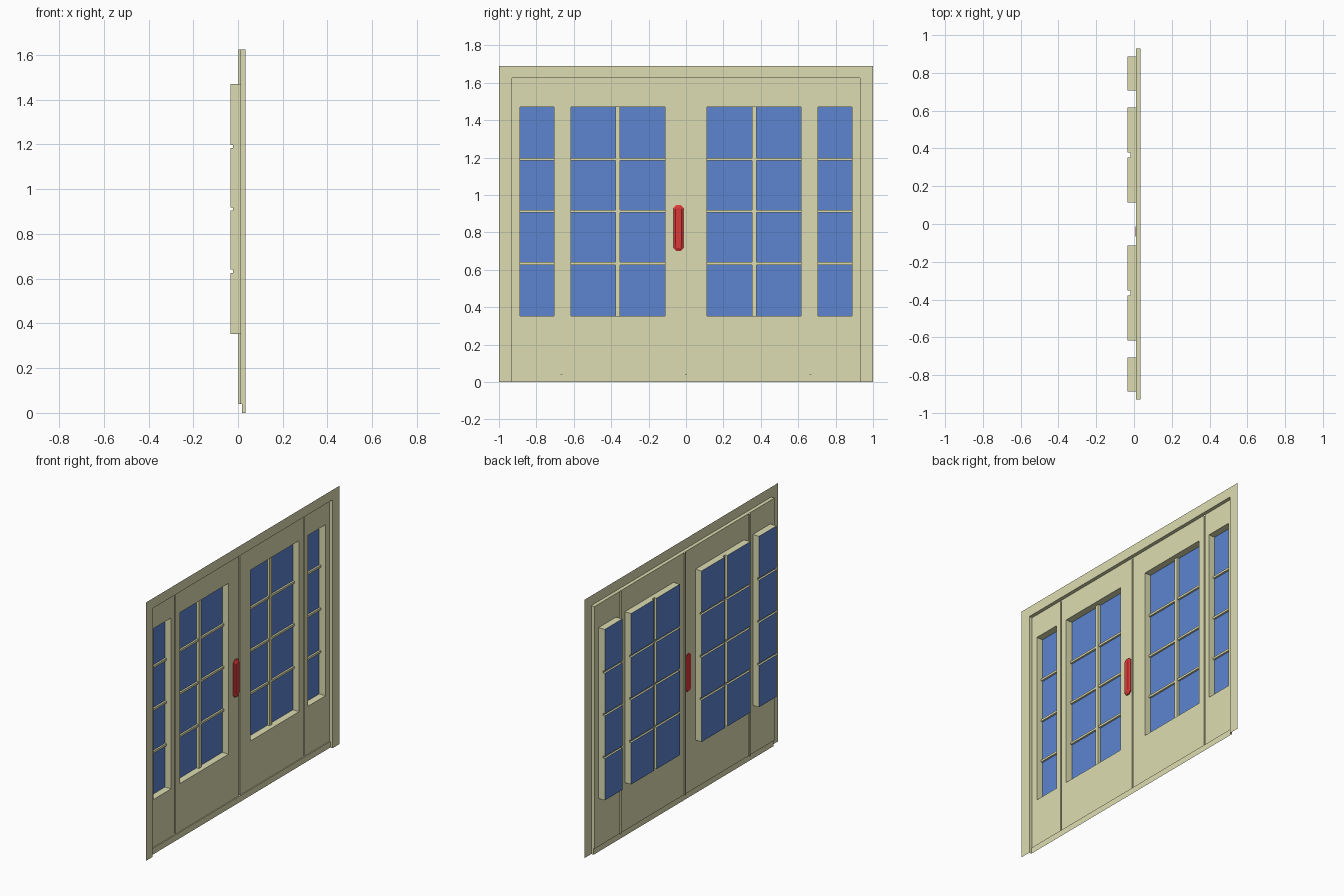
import bpy, bmesh

if "Cube" in bpy.data.objects:
    bpy.data.objects.remove(bpy.data.objects["Cube"])

FRONT, FACE, GROOVE, GLASS = 0.034, 0.011, 0.003, -0.034
TOP, SIDE, SILL = 1.625, 0.93, 0.04


def material(name, rgb):
    m = bpy.data.materials.new(name)
    m.diffuse_color = (*rgb, 1)
    m.use_nodes = True
    m.node_tree.nodes["Principled BSDF"].inputs["Base Color"].default_value = m.diffuse_color
    return m


cream = material("cream_paint", (0.72, 0.72, 0.445))
blue = material("blue_glass", (0.107, 0.235, 0.63))
red = material("red_handle", (0.73, 0.04, 0.04))


def quad(bm, *pts):
    return bm.faces.new([bm.verts.new(p) for p in pts])


def finish(bm, name, mat, mirror=True):
    bmesh.ops.remove_doubles(bm, verts=bm.verts, dist=1e-5)
    bmesh.ops.recalc_face_normals(bm, faces=bm.faces)
    # open sheets must face the front of the door
    if mirror and sum(f.normal.x * f.calc_area() for f in bm.faces) < 0:
        bmesh.ops.reverse_faces(bm, faces=bm.faces)
    me = bpy.data.meshes.new(name)
    bm.to_mesh(me)
    bm.free()
    me.materials.append(mat)
    ob = bpy.data.objects.new(name, me)
    bpy.context.collection.objects.link(ob)
    if mirror:
        mod = ob.modifiers.new("mirror", "MIRROR")
        mod.use_axis = (False, True, False)
        mod.merge_threshold = 1e-4


def relief(name, ys, zs, level):
    """Stepped sheet: a face per cell at its level, walls between; panes become glass."""
    body, glass = bmesh.new(), bmesh.new()
    ny, nz = len(ys) - 1, len(zs) - 1
    lv = [[level((ys[i] + ys[i + 1]) / 2, (zs[j] + zs[j + 1]) / 2)
           for j in range(nz)] for i in range(ny)]
    for i in range(ny):
        for j in range(nz):
            x, y0, y1, z0, z1 = lv[i][j], ys[i], ys[i + 1], zs[j], zs[j + 1]
            quad(glass if x == GLASS else body,
                 (x, y0, z0), (x, y1, z0), (x, y1, z1), (x, y0, z1))
            if i + 1 < ny and lv[i + 1][j] != x:
                w = lv[i + 1][j]
                quad(body, (x, y1, z0), (w, y1, z0), (w, y1, z1), (x, y1, z1))
            if j + 1 < nz and lv[i][j + 1] != x:
                w = lv[i][j + 1]
                quad(body, (x, y0, z1), (x, y1, z1), (w, y1, z1), (w, y0, z1))
    finish(body, name, cream)
    finish(glass, name + "_glass", blue)


# Shared heights: window opening and three glazing bars
Z0, Z1 = 0.353, 1.471
bars = [0.633, 0.912, 1.191]
zs = [SILL, Z0] + [b + d for b in bars for d in (-0.007, 0.007)] + [Z1, TOP]


def leveller(w0, w1, grooves, post=None):
    def level(y, z):
        if any(a < y < b for a, b in grooves):
            return GROOVE
        if not (w0 < y < w1 and Z0 < z < Z1):
            return FACE
        if post and post[0] < y < post[1]:
            return -0.018
        if any(abs(z - b) < 0.007 for b in bars):
            return -0.022
        return GLASS
    return level


# Door leaf with two columns of panes, and the narrow sidelight
relief("door_leaf", [0, 0.006, 0.113, 0.353, 0.378, 0.616, 0.66, 0.665], zs,
       leveller(0.113, 0.616, [(0, 0.006), (0.66, 0.665)], (0.353, 0.378)))
relief("sidelight", [0.665, 0.67, 0.707, 0.888, SIDE], zs,
       leveller(0.707, 0.888, [(0.665, 0.67)]))

# Flat surround with the jamb and head returning to the door face
bm = bmesh.new()
quad(bm, (FRONT, SIDE, 0), (FRONT, 1, 0), (FRONT, 1, 1.69), (FRONT, SIDE, TOP))
quad(bm, (FRONT, 0, TOP), (FRONT, SIDE, TOP), (FRONT, 1, 1.69), (FRONT, 0, 1.69))
quad(bm, (0.017, SIDE, 0), (FRONT, SIDE, 0), (FRONT, SIDE, SILL), (0.017, SIDE, SILL))
quad(bm, (FACE, SIDE, SILL), (FRONT, SIDE, SILL), (FRONT, SIDE, TOP), (FACE, SIDE, TOP))
quad(bm, (FACE, 0, TOP), (FACE, SIDE, TOP), (FRONT, SIDE, TOP), (FRONT, 0, TOP))
finish(bm, "surround", cream)

# Sill step under the doors
bm = bmesh.new()
quad(bm, (0.017, 0, 0), (0.017, SIDE, 0), (0.017, SIDE, SILL), (0.017, 0, SILL))
quad(bm, (0.017, 0, SILL), (0.017, SIDE, SILL), (FACE, SIDE, SILL), (FACE, 0, SILL))
finish(bm, "sill", cream)

# Pull handle: long octagon tapering towards the front
bm = bmesh.new()


def ring(x, hy, hz, c):
    pts = [(hy, hz - c), (hy - c, hz), (c - hy, hz), (-hy, hz - c),
           (-hy, c - hz), (c - hy, -hz), (hy - c, -hz), (hy, c - hz)]
    return [bm.verts.new((x, -0.04 + y, 0.824 + z)) for y, z in pts]


rings = [ring(0.009, 0.027, 0.123, 0.015), ring(0.018, 0.027, 0.123, 0.015),
         ring(0.026, 0.016, 0.108, 0.009)]
for a, b in zip(rings, rings[1:]):
    for k in range(8):
        bm.faces.new((a[k], a[k - 1], b[k - 1], b[k]))
bm.faces.new(rings[0])
bm.faces.new(rings[-1])
finish(bm, "handle", red, mirror=False)
